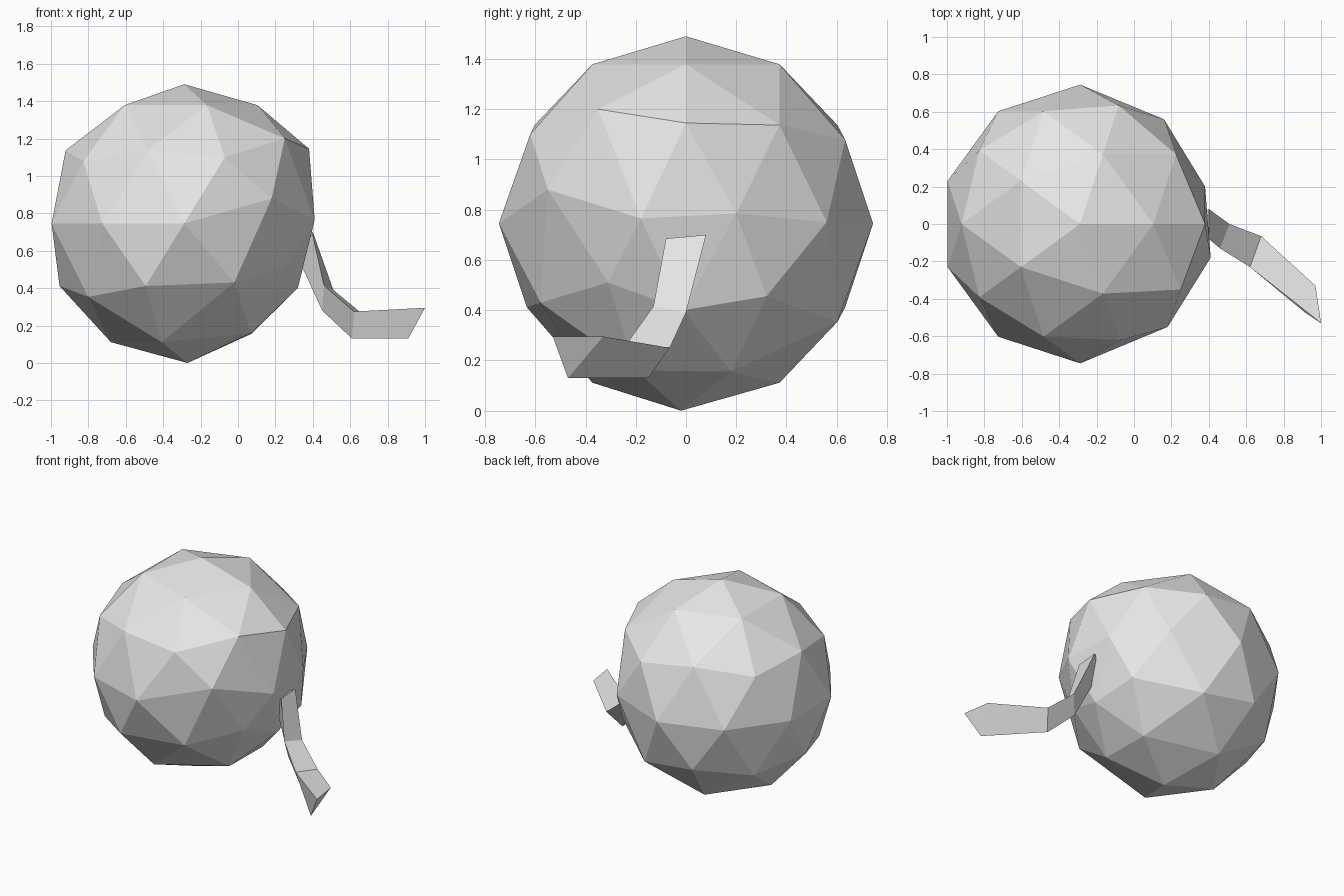
import bpy, bmesh
from mathutils import Vector

if "Cube" in bpy.data.objects:
    bpy.data.objects.remove(bpy.data.objects["Cube"])

grey = bpy.data.materials.new("light_grey")
grey.diffuse_color = (0.8, 0.8, 0.8, 1)
grey.use_nodes = True
grey.node_tree.nodes["Principled BSDF"].inputs["Base Color"].default_value = grey.diffuse_color


def finish(bm, name):
    bmesh.ops.recalc_face_normals(bm, faces=bm.faces[:])
    mesh = bpy.data.meshes.new(name)
    bm.to_mesh(mesh)
    bm.free()
    mesh.materials.append(grey)
    obj = bpy.data.objects.new(name, mesh)
    bpy.context.collection.objects.link(obj)
    return obj


# Round body: faceted sphere with a slightly squashed side by the stem
bm = bmesh.new()
bmesh.ops.create_icosphere(bm, subdivisions=2, radius=0.745)
bmesh.ops.translate(bm, verts=bm.verts[:], vec=(-0.288, 0, 0.745))
dents = [
    (0.41, -0.18, 0.765), (0.38, 0.20, 0.785), (0.18, -0.55, 0.88),
    (0.16, 0.56, 0.75), (0.26, -0.31, 0.51), (0.28, 0.32, 0.455),
    (0.32, -0.01, 0.40), (-0.02, -0.58, 0.43), (0.07, -0.20, 0.16),
    (0.07, 0.18, 0.155), (0.25, -0.35, 1.20), (0.38, 0.0, 1.145),
    (-0.07, -0.62, 1.10), (-0.27, -0.02, 0.0),
]
moves = [(min(bm.verts, key=lambda v: (v.co - Vector(d)).length), d) for d in dents]
for vert, target in moves:
    vert.co = target
finish(bm, "body")

# Bent stem: triangular sections (back edge, front edge, underside edge)
sections = [
    [(0.40, 0.08, 0.70), (0.40, -0.08, 0.685), (0.29, 0.0, 0.63)],
    [(0.51, 0.00, 0.39), (0.46, -0.13, 0.415), (0.45, -0.07, 0.28)],
    [(0.68, -0.065, 0.25), (0.62, -0.23, 0.275), (0.61, -0.15, 0.13)],
    [(0.97, -0.33, 0.295), (1.00, -0.53, 0.295), (0.91, -0.47, 0.13)],
]
bm = bmesh.new()
rings = [[bm.verts.new(p) for p in s] for s in sections]
for a, b in zip(rings, rings[1:]):
    for i in range(3):
        j = (i + 1) % 3
        bm.faces.new((a[i], a[j], b[j], b[i]))
bm.faces.new(rings[0])
bm.faces.new(rings[-1])
finish(bm, "stem")
